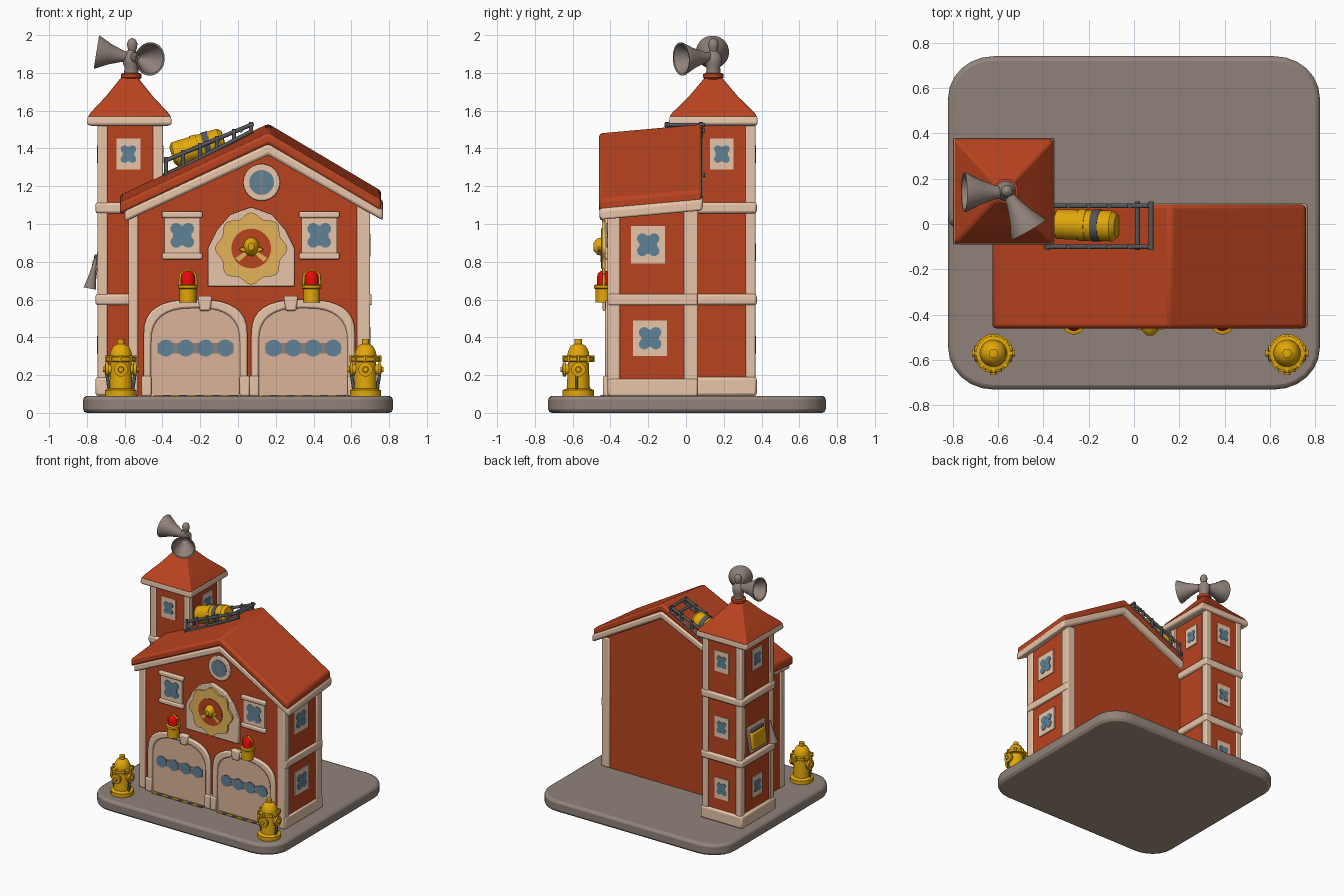
import bpy, bmesh, math
from mathutils import Matrix, Vector

cube = bpy.data.objects.get("Cube")
if cube:
    bpy.data.objects.remove(cube)


def material(name, *rgb):
    m = bpy.data.materials.new(name)
    m.use_nodes = True
    m.diffuse_color = (*rgb, 1)
    m.node_tree.nodes["Principled BSDF"].inputs["Base Color"].default_value = (*rgb, 1)
    return m


RED = material("brick red", .49, .057, .014)
CREAM = material("cream trim", .86, .60, .43)
TAN = material("door tan", .71, .455, .315)
STONE = material("warm grey", .28, .225, .195)
EARTH = material("underside brown", .40, .30, .215)
BLUE = material("window blue", .115, .22, .30)
DARK = material("dark metal", .09, .095, .105)
YELLOW = material("bright yellow", .76, .39, .003)
OCHRE = material("emblem ochre", .78, .45, .10)
SIGNAL = material("signal red", .88, .003, .003)


def finish(name, bm, mat, bevel=0):
    bmesh.ops.recalc_face_normals(bm, faces=bm.faces)
    mesh = bpy.data.meshes.new(name)
    bm.to_mesh(mesh)
    bm.free()
    mesh.materials.append(mat)
    ob = bpy.data.objects.new(name, mesh)
    bpy.context.collection.objects.link(ob)
    if bevel:
        mod = ob.modifiers.new("soft edges", "BEVEL")
        mod.width, mod.segments, mod.limit_method = bevel, 2, "ANGLE"
    bpy.ops.object.select_all(action="DESELECT")
    ob.select_set(True)
    bpy.context.view_layer.objects.active = ob
    bpy.ops.object.shade_smooth_by_angle(angle=math.radians(40))
    return ob


def face(origin, normal):
    """Frame on a wall: x runs right, y runs up, z points outward."""
    n = Vector(normal)
    up = Vector((0, 0, 1))
    m = Matrix((up.cross(n), up, n)).transposed().to_4x4()
    return Matrix.Translation(origin) @ m


def slab(name, pts, depth, mat, M=Matrix(), bevel=0):
    """Extrude a flat outline along the frame's z."""
    bm = bmesh.new()
    f = bm.faces.new([bm.verts.new((x, y, 0)) for x, y in pts])
    ext = bmesh.ops.extrude_face_region(bm, geom=[f])["geom"]
    bmesh.ops.translate(bm, vec=(0, 0, depth), verts=[v for v in ext if isinstance(v, bmesh.types.BMVert)])
    bm.transform(M)
    return finish(name, bm, mat, bevel)


def rect(x0, y0, x1, y1):
    return [(x0, y0), (x1, y0), (x1, y1), (x0, y1)]


def box(name, lo, hi, mat, bevel=.008):
    return slab(name, rect(*lo[:2], *hi[:2]), hi[2] - lo[2], mat, Matrix.Translation((0, 0, lo[2])), bevel)


def disc(x, y, r, n=16, wave=0, lobes=8):
    out = []
    for i in range(n):
        t = math.tau * i / n
        q = r + wave * math.cos(lobes * t)
        out.append((x + q * math.cos(t), y + q * math.sin(t)))
    return out


def loft(name, rings, mat, sides, M=Matrix(), bevel=0):
    """Stack polygon rings of (x radius, y radius, height)."""
    bm = bmesh.new()
    turn = math.pi / sides
    grow = 1 / math.cos(turn) if sides == 4 else 1
    loops = [[bm.verts.new((a * grow * math.cos(math.tau * i / sides + turn),
                            b * grow * math.sin(math.tau * i / sides + turn), z))
              for i in range(sides)] for a, b, z in rings]
    for p, q in zip(loops, loops[1:]):
        for i in range(sides):
            j = (i + 1) % sides
            bm.faces.new((p[i], p[j], q[j], q[i]))
    bm.faces.new(loops[0])
    bm.faces.new(loops[-1])
    bm.transform(M)
    return finish(name, bm, mat, bevel)


def lathe(name, profile, mat, at, axis=(0, 0, 1), sides=20):
    M = Matrix.Translation(at) @ Vector(axis).to_track_quat("Z", "Y").to_matrix().to_4x4()
    return loft(name, [(max(r, .001), max(r, .001), z) for r, z in profile], mat, sides, M)


def rod(name, a, b, r, mat, sides=10):
    d = Vector(b) - Vector(a)
    return lathe(name, [(r, 0), (r, d.length)], mat, a, d, sides)


def lift(M, d):
    return M @ Matrix.Translation((0, 0, d))


FRONT = face((0, -.40, 0), (0, -1, 0))


def window(name, M, x, z, w, h, sills=False):
    depth = .016 if sills else .007
    slab(name + "_frame", rect(x - w / 2, z - h / 2, x + w / 2, z + h / 2), depth, CREAM, M)
    top = lift(M, depth)
    for i in (-1, 1):
        for j in (-1, 1):
            slab(name + "_pane", disc(x + j * w * .17, z + i * h * .16, w * .16), .004, BLUE, top)
        if sills:
            zc = z + i * h / 2
            slab(name + "_sill", rect(x - w / 2 - .012, zc - .017, x + w / 2 + .012, zc + .017), .03, CREAM, M, .008)
    slab(name + "_pane_centre", rect(x - w * .26, z - h * .24, x + w * .26, z + h * .24), .0035, BLUE, top)


# Base slab with rounded corners and a brown underside
corner = []
for k, (sx, sy) in enumerate([(1, 1), (-1, 1), (-1, -1), (1, -1)]):
    for i in range(7):
        t = math.pi / 2 * (k + i / 6)
        corner.append((sx * .62 + .2 * math.cos(t), .005 + sy * .55 + .185 * math.sin(t)))
base = slab("base", corner, .09, STONE, bevel=.02)
base.data.materials.append(EARTH)
for p in base.data.polygons:
    p.material_index = int(p.normal.z < -.9)

# Main hall: gabled walls, corner trim
slab("hall_walls", [(-.57, .08), (.69, .08), (.69, 1.125), (.16, 1.425), (-.57, 1.10)], .455, RED, face((0, .055, 0), (0, -1, 0)))
box("corner_front_right", (.63, -.415, .09), (.70, -.35, 1.10), CREAM)
box("corner_back_right", (.63, -.01, .09), (.70, .063, 1.12), CREAM)
box("corner_front_left", (-.58, -.415, .09), (-.53, -.36, 1.08), CREAM)
box("side_band", (.64, -.41, .57), (.708, .06, .63), CREAM)
box("side_plinth", (.64, -.41, .09), (.705, .06, .18), CREAM)


# Roof layers, rising a little to the back
def roof_layer(name, left, right, peak, thick, y0, y1, mat):
    pts = [left, (.16, peak), right]
    outline = pts + [(x, z - thick) for x, z in reversed(pts)]
    ob = slab(name, outline, y1 - y0, mat, face((0, y1, 0), (0, -1, 0)), .016)
    for v in ob.data.vertices:
        v.co.z += .09 * (v.co.y + .05)


roof_layer("roof_tiles", (-.625, 1.15), (.758, 1.165), 1.52, .062, -.46, .085, RED)
roof_layer("roof_trim", (-.60, 1.11), (.768, 1.115), 1.462, .062, -.458, .09, CREAM)


# Garage doors
def arch(cx, w, h):
    pts = []
    for i in range(17):
        t = math.pi * i / 16
        c, s = math.cos(t), math.sin(t)
        pts.append((cx + w * math.copysign(abs(c) ** .75, c), h - .19 + .19 * s ** .75))
    return [(cx + w, .09)] + pts + [(cx - w, .09)]


for side, cx, kx, lx in (("left", .345, .28, .39), ("right", -.225, -.175, -.265)):
    outer, inner = arch(cx, .275, .60), arch(cx, .235, .555)
    slab(side + "_door_arch", outer + inner[::-1], .028, CREAM, FRONT, .01)
    slab(side + "_door", inner, .012, TAN, FRONT)
    slab(side + "_keystone", [(kx - .028, .54), (kx + .028, .54), (kx + .038, .62), (kx - .038, .62)], .042, CREAM, FRONT, .01)
    slab(side + "_door_glass_strip", rect(cx - .2, .315, cx + .2, .37), .004, STONE, lift(FRONT, .012))
    for i in range(4):
        slab(side + "_door_glass", disc(cx - .157 + i * .105, .343, .045), .007, BLUE, lift(FRONT, .012))
    for s in (-1, 1):
        px = cx + s * .26
        box(side + "_door_post", (px - .026, -.44, .09), (px + .026, -.39, .195), CREAM)
    for i in range(10):
        x = cx - .22 + i * .044
        slab(side + "_hazard_stripe", [(x, -.452), (x + .044, -.452), (x + .05, -.43), (x + .006, -.43)], .006,
             DARK if i % 2 else YELLOW, Matrix.Translation((0, 0, .089)))
    # Alarm light in a cage over each door
    at = (lx, -.435, .585)
    lathe(side + "_light_body", [(.045, 0), (.045, .07), (.052, .075), (.052, .09), (.04, .095)], YELLOW, at)
    lathe(side + "_light_lamp", [(.037, .08), (.037, .135), (.03, .155), (.016, .166), (.002, .169)], SIGNAL, at)
    for s in (-1, 1):
        rod(side + "_light_guard", (lx + s * .045, -.435, .66), (lx + s * .04, -.435, .735), .007, YELLOW)
        rod(side + "_light_guard_top", (lx + s * .04, -.435, .733), (lx, -.435, .76), .007, YELLOW)

# Front windows and emblem
window("front_window_right", FRONT, -.295, .94, .19, .22, True)
window("front_window_left", FRONT, .43, .94, .19, .22, True)
slab("round_window_frame", disc(.125, 1.22, .098, 24), .018, CREAM, FRONT, .006)
slab("round_window_glass", disc(.125, 1.22, .066, 20), .004, BLUE, lift(FRONT, .018))
slab("round_window_bar", rect(.12, 1.157, .13, 1.283), .007, STONE, lift(FRONT, .018))
slab("emblem_plaque", [(-.16, .67), (.30, .67), (.30, .87), (.25, .97), (.18, 1.05), (.07, 1.09),
                       (-.04, 1.05), (-.11, .97), (-.16, .87)], .03, CREAM, FRONT, .006)
slab("emblem_wreath", disc(.07, .87, .178, 64, .013), .015, OCHRE, lift(FRONT, .03))
slab("emblem_field", disc(.07, .87, .105, 32), .004, RED, lift(FRONT, .045))
BADGE = lift(FRONT, .046)
loft("emblem_helmet_brim", [(.065, .018, 0), (.06, .016, .02)], YELLOW, 16, BADGE @ Matrix.Translation((.07, .865, 0)))
loft("emblem_helmet", [(.042, .05, 0), (.036, .043, .025), (.015, .02, .045)], YELLOW, 16,
     BADGE @ Matrix.Translation((.07, .88, 0)))
for s in (-1, 1):
    slab("emblem_axe", [(.07 + s * .065, .80), (.07 + s * .085, .82), (.07 + s * .01, .87), (.07, .86)], .006, OCHRE, BADGE)

# Side windows
SIDE = face((.69, 0, 0), (1, 0, 0))
window("side_window_upper", SIDE, -.2, .89, .18, .20)
window("side_window_lower", SIDE, -.19, .395, .18, .19)

# Tower: shaft, corner posts, bands
tx, ty, hx, hy = -.57, .16, .165, .2
box("tower_shaft", (tx - hx, ty - hy, .09), (tx + hx, ty + hy, 1.55), RED, 0)
for sx in (-1, 1):
    for sy in (-1, 1):
        x, y = tx + sx * (hx - .018), ty + sy * (hy - .018)
        box("tower_corner", (x - .026, y - .026, .09), (x + .026, y + .026, 1.54), CREAM)
for z0, z1 in ((.09, .19), (.57, .63), (1.055, 1.115)):
    box("tower_band", (tx - hx - .02, ty - hy - .015, z0), (tx + hx + .02, ty + hy + .015, z1), CREAM, .015)
TOP = Matrix.Translation((-.575, .145, 0))
loft("tower_cornice", [(.21, .225, 1.52), (.225, .235, 1.53), (.22, .232, 1.57)], CREAM, 4, TOP, .01)
loft("tower_roof", [(.222, .234, 1.565), (.205, .217, 1.59), (.125, .13, 1.675), (.045, .045, 1.775)], RED, 4, TOP, .01)
LEFT = face((tx - hx, ty, 0), (-1, 0, 0))
for wall, M, x, heights in (("back", face((tx, ty + hy, 0), (0, 1, 0)), 0, (.36, .85, 1.37)),
                            ("outer", LEFT, 0, (.36, 1.37)),
                            ("inner", face((tx + hx, ty, 0), (1, 0, 0)), .03, (1.37,)),
                            ("front", face((tx, ty - hy, 0), (0, -1, 0)), -.01, (1.37,))):
    for z in heights:
        window("tower_window_" + wall, M, x, z, .125, .165)

# Equipment box and hailer horn on the tower's outer wall
LEAN = LEFT @ Matrix.Translation((-.02, .82, 0)) @ Matrix.Rotation(math.radians(-8), 4, "X")
slab("equipment_frame", rect(-.11, -.16, .11, .04), .014, CREAM, LEAN, .004)
slab("equipment_box", rect(-.09, -.14, .09, -.01), .032, YELLOW, LEAN, .012)
slab("equipment_handle", rect(-.075, -.01, .075, .015), .028, DARK, LEAN, .006)
lathe("hailer_horn", [(.008, 0), (.014, .06), (.022, .11), (.034, .165), (.026, .163), (.008, .1)], STONE,
      (-.752, .02, .82), (-.2, 0, -1))

# Twin siren horns
lathe("siren_collar", [(.045, 1.765), (.055, 1.775), (.055, 1.795), (.04, 1.80)], RED, (-.565, .145, 0))
lathe("siren_post", [(.04, 1.79), (.036, 1.83), (.045, 1.85), (.045, 1.89), (.02, 1.92)], STONE, (-.565, .145, 0))
lathe("siren_ball", [(.015, 1.90), (.026, 1.935), (.028, 1.955), (.02, 1.975), (.002, 1.985)], STONE, (-.56, .145, 0))
bell = [(.022, 0), (.03, .05), (.055, .12), (.088, .185), (.088, .192), (.078, .19), (.045, .12), (.012, .06)]
lathe("siren_horn_outer", bell, STONE, (-.56, .14, 1.88), (-1, 0, .16), 24)
lathe("siren_horn_front", bell, STONE, (-.56, .14, 1.885), (.5, -.86, -.06), 24)

# Tank and rack on the roof
a, b = Vector((-.35, 0, 1.365)), Vector((-.075, -.01, 1.445))
L = (b - a).length
lathe("tank", [(.045, 0), (.066, .015), (.068, L - .02), (.05, L)], YELLOW, a, b - a, 24)
for f, mat in ((.4, YELLOW), (.62, DARK)):
    lathe("tank_strap", [(.071, f * L), (.071, f * L + .035)], mat, a, b - a, 24)
for y in (-.1, .08):
    rod("rack_rail_low", (-.385, y, 1.255), (.08, y, 1.495), .011, DARK)
    rod("rack_rail_high", (-.385, y, 1.335), (.08, y, 1.53), .011, DARK)
    for i in range(6):
        f = i / 5
        rod("rack_post", (-.38 + f * .45, y, 1.24 + f * .245), (-.38 + f * .45, y, 1.355 + f * .185), .011, DARK)
for x, z in ((-.385, 1.26), (.015, 1.495), (.075, 1.525)):
    rod("rack_rung", (x, -.115, z), (x, .1, z), .011, DARK)

# Fire hydrants
for side, x in (("right", -.62), ("left", .675)):
    at = Vector((x, -.57, .09))
    lathe(side + "_hydrant_body", [(.085, 0), (.085, .03), (.062, .04), (.056, .18), (.078, .185), (.078, .205), (.06, .21),
                                   (.056, .235), (.04, .265), (.02, .275), (.02, .30), (.002, .302)], YELLOW, at, sides=16)
    for d in ((1, 0, 0), (-1, 0, 0), (0, -1, 0)):
        lathe(side + "_hydrant_nozzle", [(.028, .04), (.028, .065), (.038, .066), (.038, .082), (.016, .084), (.014, .095)],
              YELLOW, at + Vector((0, 0, .14)), d, 12)
    for s in (-1, 1):
        rod(side + "_hydrant_chain", at + Vector((s * .075, -.01, .12)), at + Vector((s * .06, -.01, .02)), .009, DARK)
    for i in range(8):
        t = math.tau * i / 8
        lathe(side + "_hydrant_bolt", [(.011, .18), (.011, .213)], YELLOW, at + .074 * Vector((math.cos(t), math.sin(t), 0)), sides=6)
